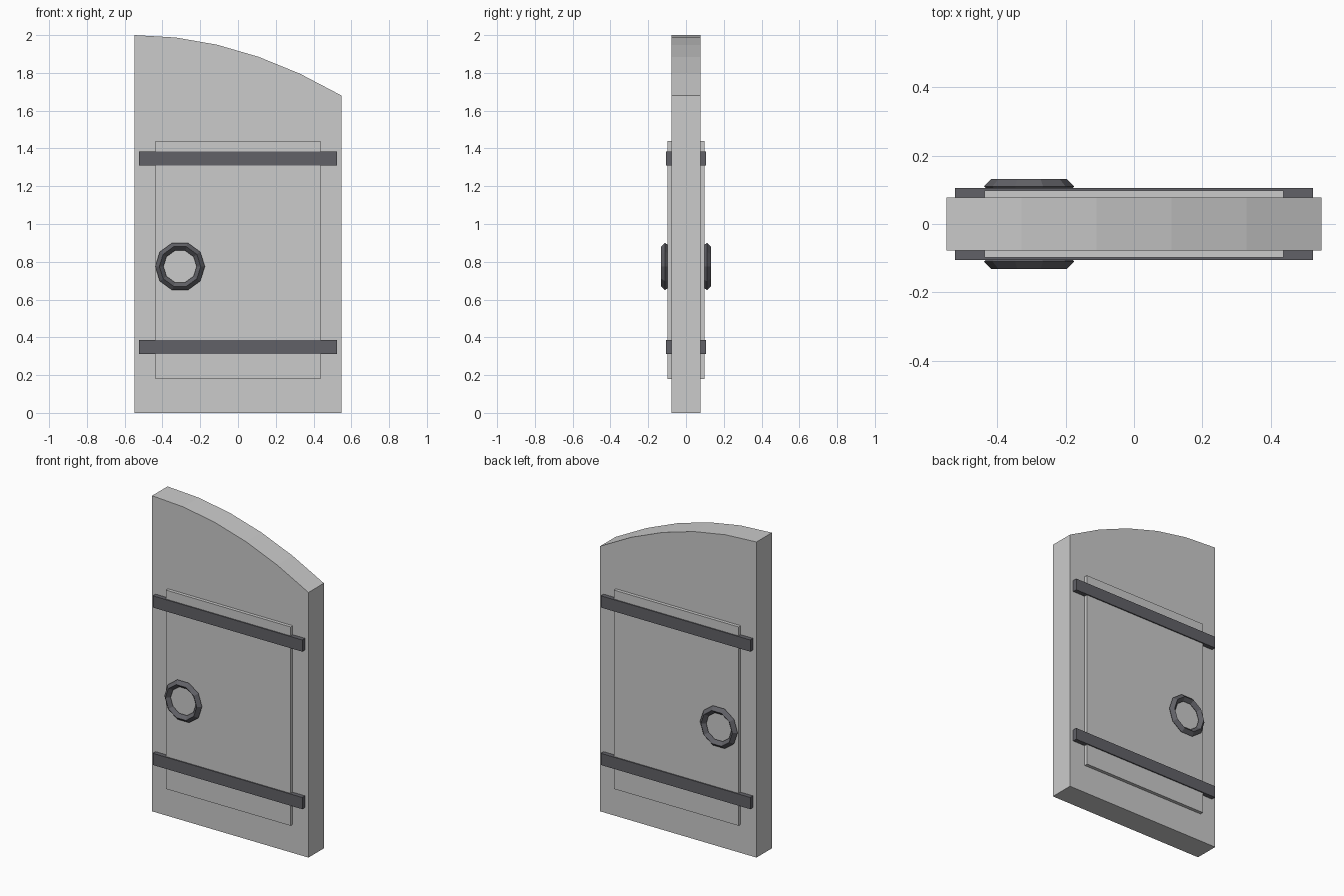
import bpy, bmesh, math

if "Cube" in bpy.data.objects:
    bpy.data.objects.remove(bpy.data.objects["Cube"])

iron = bpy.data.materials.new("dark_iron")
iron.diffuse_color = (0.12, 0.12, 0.135, 1)
iron.use_nodes = True
iron.node_tree.nodes["Principled BSDF"].inputs["Base Color"].default_value = iron.diffuse_color


def box(name, x, y, z, mat=None):
    """Box from (min, max) ranges on each axis."""
    bpy.ops.mesh.primitive_cube_add(
        size=1, location=[(a + b) / 2 for a, b in (x, y, z)])
    ob = bpy.context.object
    ob.name = name
    ob.scale = [b - a for a, b in (x, y, z)]
    bpy.ops.object.transform_apply(location=False, rotation=False, scale=True)
    if mat:
        ob.data.materials.append(mat)
    return ob


# Door leaf: half-arch outline extruded through the thickness
W, T, STEPS = 0.548, 0.077, 5
outline = [(-W, 0), (W, 0)]
for i in range(STEPS, -1, -1):
    t = i / STEPS
    outline.append((-W + 2 * W * t, 2.0 - 0.32 * t * t))
bm = bmesh.new()
face = bm.faces.new([bm.verts.new((x, -T, z)) for x, z in outline])
ext = bmesh.ops.extrude_face_region(bm, geom=[face])
bmesh.ops.translate(bm, vec=(0, 2 * T, 0),
                    verts=[g for g in ext["geom"] if isinstance(g, bmesh.types.BMVert)])
bmesh.ops.recalc_face_normals(bm, faces=bm.faces)
mesh = bpy.data.meshes.new("door_leaf")
bm.to_mesh(mesh)
bm.free()
bpy.context.collection.objects.link(bpy.data.objects.new("door_leaf", mesh))

# Panel, straps and ring handle on both faces
for side, s in (("front", -1), ("back", 1)):
    def depth(a, b):
        return sorted((s * a, s * b))

    box(f"{side}_panel", (-0.437, 0.437), depth(0.07, 0.098), (0.18, 1.44))
    for level, z in (("lower", 0.348), ("upper", 1.346)):
        box(f"{side}_{level}_strap", (-0.524, 0.524), depth(0.075, 0.105),
            (z - 0.037, z + 0.037), iron)
    bpy.ops.mesh.primitive_torus_add(
        major_segments=10, minor_segments=4, major_radius=0.11,
        minor_radius=0.022, location=(-0.307, s * 0.11, 0.775),
        rotation=(math.pi / 2, 0, 0))
    ring = bpy.context.object
    ring.name = f"{side}_ring_handle"
    ring.data.materials.append(iron)
